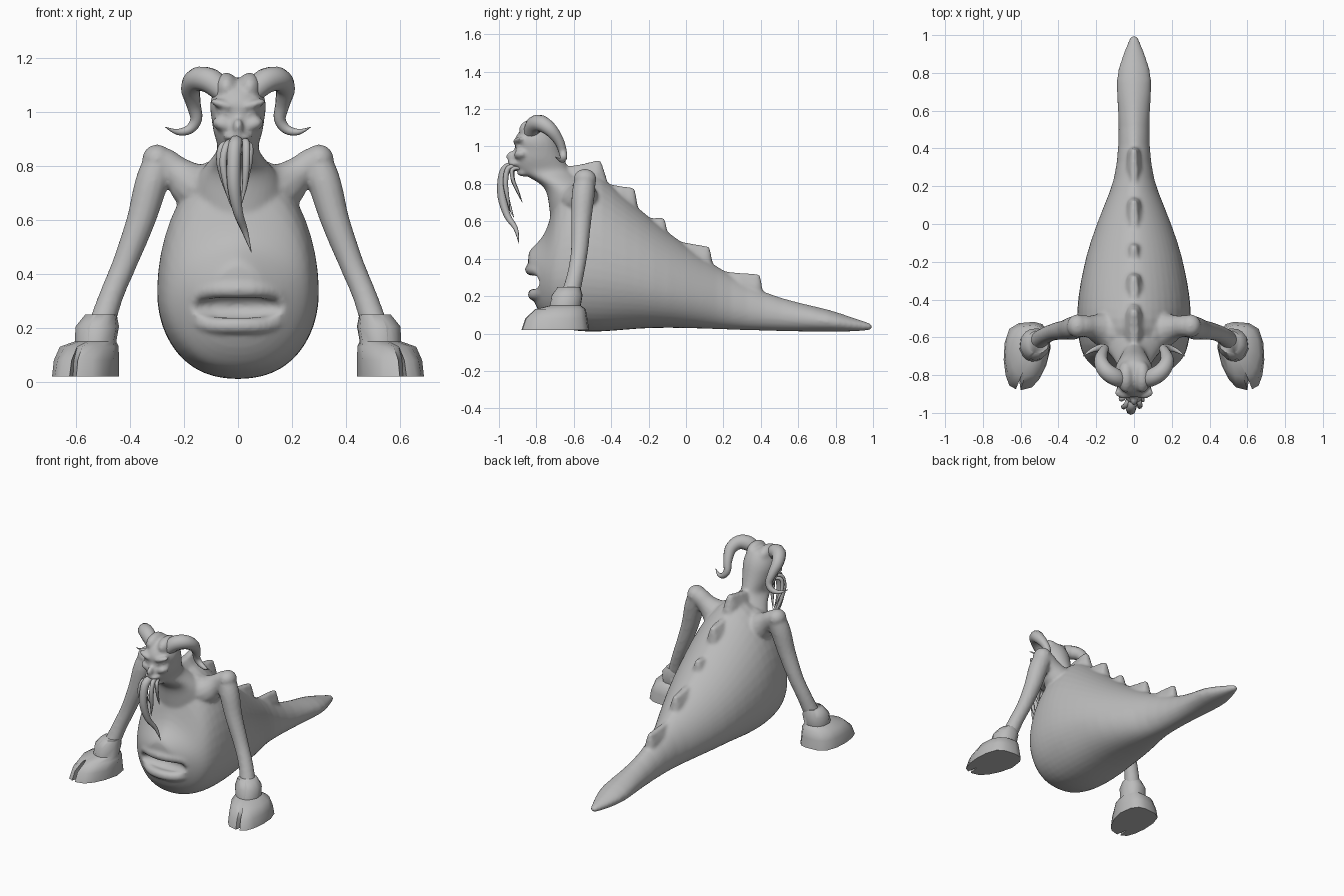
import bpy, bmesh, math
from mathutils import Vector

if "Cube" in bpy.data.objects:
    bpy.data.objects.remove(bpy.data.objects["Cube"])

skin = bpy.data.materials.new("grey skin")
skin.diffuse_color = (0.5, 0.5, 0.5, 1)
skin.use_nodes = True
skin.node_tree.nodes["Principled BSDF"].inputs["Base Color"].default_value = skin.diffuse_color


def finish(name, bm, angle=60, subdiv=0):
    """Turn a bmesh into a smooth object."""
    bmesh.ops.recalc_face_normals(bm, faces=bm.faces)
    me = bpy.data.meshes.new(name)
    bm.to_mesh(me)
    bm.free()
    me.materials.append(skin)
    ob = bpy.data.objects.new(name, me)
    bpy.context.collection.objects.link(ob)
    bpy.ops.object.select_all(action='DESELECT')
    ob.select_set(True)
    bpy.context.view_layer.objects.active = ob
    if subdiv:
        mod = ob.modifiers.new("smooth", 'SUBSURF')
        mod.levels = mod.render_levels = subdiv
        bpy.ops.object.modifier_apply(modifier=mod.name)
    bpy.ops.object.shade_smooth_by_angle(angle=math.radians(angle))
    return ob


def loft(name, rings, angle=60, subdiv=0):
    """Skin a list of equally sized rings and cap both ends."""
    bm = bmesh.new()
    loops = [[bm.verts.new(p) for p in ring] for ring in rings]
    n = len(loops[0])
    for a, b in zip(loops, loops[1:]):
        for i in range(n):
            bm.faces.new((a[i], a[(i + 1) % n], b[(i + 1) % n], b[i]))
    bm.faces.new(loops[0][::-1])
    bm.faces.new(loops[-1])
    return finish(name, bm, angle, subdiv)


def spline(points, steps):
    """Catmull-Rom interpolation of tuples."""
    pts = [points[0]] + list(points) + [points[-1]]
    out = []
    for p0, p1, p2, p3 in zip(pts, pts[1:], pts[2:], pts[3:]):
        for s in range(steps):
            t = s / steps
            out.append(tuple(0.5 * (2 * b + (c - a) * t + (2 * a - 5 * b + 4 * c - d) * t * t
                                    + (3 * b - a - 3 * c + d) * t ** 3)
                             for a, b, c, d in zip(p0, p1, p2, p3)))
    return out + [tuple(points[-1])]


def tube(name, points, sides=12, steps=4, flip=1):
    """Tapered tube through (x, y, z, radius) points."""
    pts = spline([(p[0] * flip, p[1], p[2], p[3]) for p in points], steps)
    pos = [Vector(p[:3]) for p in pts]
    rings, up = [], Vector((0, 1, 0.01))
    for i, p in enumerate(pos):
        tan = (pos[min(i + 1, len(pos) - 1)] - pos[max(i - 1, 0)]).normalized()
        up = (up - tan * up.dot(tan)).normalized()
        side = tan.cross(up)
        r = max(pts[i][3], 0.001)
        rings.append([p + (up * math.cos(a) + side * math.sin(a)) * r
                      for a in (2 * math.pi * k / sides for k in range(sides))])
    return loft(name, rings)


def blob(name, centre, size, tilt=0):
    """Ellipsoid, tilted about the y axis."""
    bm = bmesh.new()
    bmesh.ops.create_uvsphere(bm, u_segments=16, v_segments=10, radius=1)
    for v in bm.verts:
        x, y, z = (v.co[i] * size[i] for i in range(3))
        c, s = math.cos(tilt), math.sin(tilt)
        v.co = Vector((x * c - z * s, y, x * s + z * c)) + Vector(centre)
    return finish(name, bm)


# Body and tail: y, bottom, top, half width, height of the widest point
sections = [(-.845, .36, .43, .06, .40), (-.825, .19, .46, .115, .33), (-.79, .12, .49, .175, .32),
            (-.75, .07, .54, .225, .32), (-.72, .045, .64, .255, .32), (-.68, .03, .80, .28, .33),
            (-.6, .01, .875, .30, .34), (-.5, .005, .88, .305, .34), (-.4, .01, .80, .302, .32),
            (-.25, .025, .67, .275, .29), (-.1, .03, .545, .238, .24), (.1, .025, .40, .16, .19),
            (.23, .02, .32, .102, .15), (.42, .015, .215, .08, .10), (.6, .01, .165, .083, .08),
            (.77, .01, .128, .1, .065), (.87, .01, .092, .068, .05), (.96, .015, .063, .033, .04),
            (1.0, .022, .05, .016, .035)]
rings = []
for y, lo, hi, w, mid in sections:
    ring = []
    for k in range(24):
        a = 2 * math.pi * k / 24
        c, s = math.cos(a), math.sin(a)
        h = (hi - mid) if s > 0 else (mid - lo)
        ring.append((math.copysign(abs(c) ** (1.25 if s > 0 else .85), c) * w, y, mid + h * s))
    rings.append(ring)
body = loft("body", rings, 60, 1)

# Mouth cavity in the belly
cutter = blob("mouth_cutter", (0, -.87, .277), (.24, .125, .06))
cutter.hide_render = True
cut = body.modifiers.new("mouth", 'BOOLEAN')
cut.operation, cut.object, cut.solver = 'DIFFERENCE', cutter, 'EXACT'
bpy.context.view_layer.objects.active = body
bpy.ops.object.modifier_apply(modifier=cut.name)
bpy.data.objects.remove(cutter)
flesh = [body]

# Lips: a closed ring bent around the belly
lip_rings = []
for k in range(49):
    a = 2 * math.pi * k / 48
    c, s = math.cos(a), math.sin(a)
    x = .165 * math.copysign(abs(c) ** .6, c)
    z = .275 + .067 * math.copysign(abs(s) ** .6, s)
    y = (-.83 if s > 0 else -.815) + .06 * (x / .165) ** 2
    if abs(s) < .01:
        y = -.762
    r = .02 + .012 * abs(s)
    out = Vector((c * .5, 0, s)).normalized()
    lip_rings.append([Vector((x, y, z)) + out * r * math.cos(t) + Vector((0, -1, 0)) * r * math.sin(t)
                      for t in (2 * math.pi * j / 10 for j in range(10))])
flesh.append(loft("lips", lip_rings))

# Hooked ledges along the spine: front y/z, tip y/z, base y/z, half width
for fy, fz, ty, tz, by, bz, w in [
        (-.66, .89, -.455, .925, -.425, .80, .07), (-.42, .80, -.275, .78, -.26, .66, .065),
        (-.23, .62, -.115, .62, -.10, .52, .06), (-.07, .50, .125, .467, .14, .36, .06),
        (.18, .335, .395, .318, .41, .20, .055)]:
    flesh.append(loft("spine_ledge", [
        [(w0 * .3, y, zt), (w0 * .75, y, zt - (zt - zb) * .35), (w0, y + .01, zb),
         (-w0, y + .01, zb), (-w0 * .75, y, zt - (zt - zb) * .35), (-w0 * .3, y, zt)]
        for y, zt, zb, w0 in [(fy, fz, fz - .07, w * .5),
                              ((fy + ty) / 2, (fz + tz) / 2 - .004, (fz + bz) / 2 - .09, w),
                              (ty - .02, tz, bz - .06, w * .8), (ty, tz - .004, bz - .04, w * .6),
                              (by, bz + .03, bz - .04, w * .5)]]))

# Neck and head: z, front y, back y, half width
head = [(.50, -.715, -.50, .13), (.60, -.725, -.47, .165), (.69, -.735, -.46, .18), (.76, -.745, -.47, .165),
        (.80, -.775, -.51, .125), (.845, -.86, -.58, .085),
        (.87, -.91, -.62, .074), (.90, -.925, -.635, .084), (.94, -.93, -.65, .096), (.985, -.91, -.665, .10),
        (1.02, -.925, -.675, .108), (1.06, -.91, -.69, .1), (1.10, -.875, -.715, .082),
        (1.12, -.84, -.74, .06), (1.125, -.81, -.77, .03)]
flesh.append(loft("head_and_neck", [[(math.cos(a) * w, (f + b) / 2 + math.sin(a) * (b - f) / 2, z)
                                     for a in (2 * math.pi * k / 20 for k in range(20))]
                                    for z, f, b, w in head], 60, 1))
flesh.append(blob("nose", (0, -.93, .945), (.02, .032, .032)))
flesh.append(blob("upper_jaw", (0, -.90, .908), (.055, .052, .018)))
flesh.append(blob("chin", (0, -.87, .858), (.05, .035, .018)))

# Hoof outline, toe cleft included
hoof = [(.455, -.57), (.485, -.53), (.53, -.518), (.61, -.525), (.66, -.555), (.685, -.63), (.69, -.72),
        (.68, -.80), (.66, -.855), (.625, -.875), (.612, -.80), (.60, -.88), (.54, -.865), (.50, -.82),
        (.465, -.75), (.442, -.66)]


def hoof_ring(z, cx, cy, r, mix):
    """Blend from the hoof outline (mix 0) to a round ankle (mix 1)."""
    ring = []
    for x, y in hoof:
        a = math.atan2(y + .69, x - .56)
        ring.append((x + (cx + r * math.cos(a) - x) * mix, y + (cy + r * math.sin(a) - y) * mix, z))
    return ring


for side, f in (("right", 1), ("left", -1)):
    # Face details and shoulder
    flesh += [blob("brow", (f * .05, -.892, 1.027), (.056, .034, .018), f * .3),
              blob("cheek", (f * .055, -.88, .955), (.042, .042, .026), f * .3),
              blob("eye", (f * .045, -.888, .993), (.03, .025, .012), f * .25),
              blob("skull_bump", (f * .043, -.81, 1.09), (.045, .085, .058)),
              blob("shoulder", (f * .30, -.54, .825), (.056, .062, .056), f * -.4)]
    # Arm
    flesh.append(tube("arm", [
        (.04, -.58, .71, .12), (.15, -.56, .72, .1), (.225, -.545, .775, .062),
        (.285, -.54, .812, .058), (.32, -.55, .74, .062), (.36, -.56, .60, .054),
        (.42, -.57, .44, .046), (.47, -.59, .32, .045), (.51, -.62, .20, .05)], 14, 4, f))
    # Curled horn
    tube(side + "_horn", [(.05, -.83, 1.07, .04), (.10, -.81, 1.115, .047), (.15, -.775, 1.123, .044),
                          (.175, -.725, 1.09, .037), (.165, -.68, 1.03, .027), (.155, -.66, .975, .022),
                          (.18, -.655, .937, .018), (.225, -.67, .927, .011), (.27, -.70, .945, .001)],
         12, 4, f)
    # Hoof with ankle cuff
    loft(side + "_hoof", [[(x * f, y, z) for x, y, z in hoof_ring(*r)] for r in [
        (.02, .56, -.69, .1, 0), (.08, .55, -.67, .11, .2), (.13, .54, -.65, .1, .55),
        (.15, .525, -.64, .075, .92), (.205, .522, -.635, .083, 1), (.25, .508, -.625, .06, 1)]], 55)

# Fuse all the fleshy parts into one smooth skin
bpy.ops.object.select_all(action='DESELECT')
for ob in flesh:
    ob.select_set(True)
bpy.context.view_layer.objects.active = body
bpy.ops.object.join()
remesh = body.modifiers.new("fuse", 'REMESH')
remesh.mode, remesh.voxel_size = 'VOXEL', .01
soften = body.modifiers.new("soften", 'SMOOTH')
soften.factor, soften.iterations = .5, 5
for mod in ("fuse", "soften"):
    bpy.ops.object.modifier_apply(modifier=mod)
bpy.ops.object.shade_smooth()

# Tentacle beard
beard = {
    "beard_centre": [(0, -.90, .89, .022), (-.01, -.955, .885, .026), (-.015, -.98, .83, .026),
                     (-.015, -.982, .73, .025), (0, -.955, .63, .018), (.025, -.91, .56, .012), (.05, -.893, .48, .001)],
    "beard_left_long": [(-.02, -.90, .89, .012), (-.04, -.955, .88, .014), (-.055, -.968, .82, .014),
                        (-.045, -.96, .74, .012), (-.025, -.94, .67, .009), (-.01, -.92, .62, .001)],
    "beard_left_short": [(-.03, -.89, .885, .01), (-.06, -.925, .875, .012), (-.07, -.925, .82, .011),
                         (-.06, -.90, .76, .008), (-.045, -.875, .70, .001)],
    "beard_right_long": [(.02, -.90, .89, .012), (.03, -.95, .885, .014), (.03, -.965, .81, .014),
                         (.025, -.955, .73, .01), (.01, -.94, .65, .001)],
    "beard_right_short": [(.03, -.89, .885, .01), (.045, -.93, .875, .011), (.045, -.925, .82, .01),
                          (.035, -.90, .76, .007), (.03, -.88, .71, .001)]}
for name, path in beard.items():
    tube(name, path, 8, 4)
